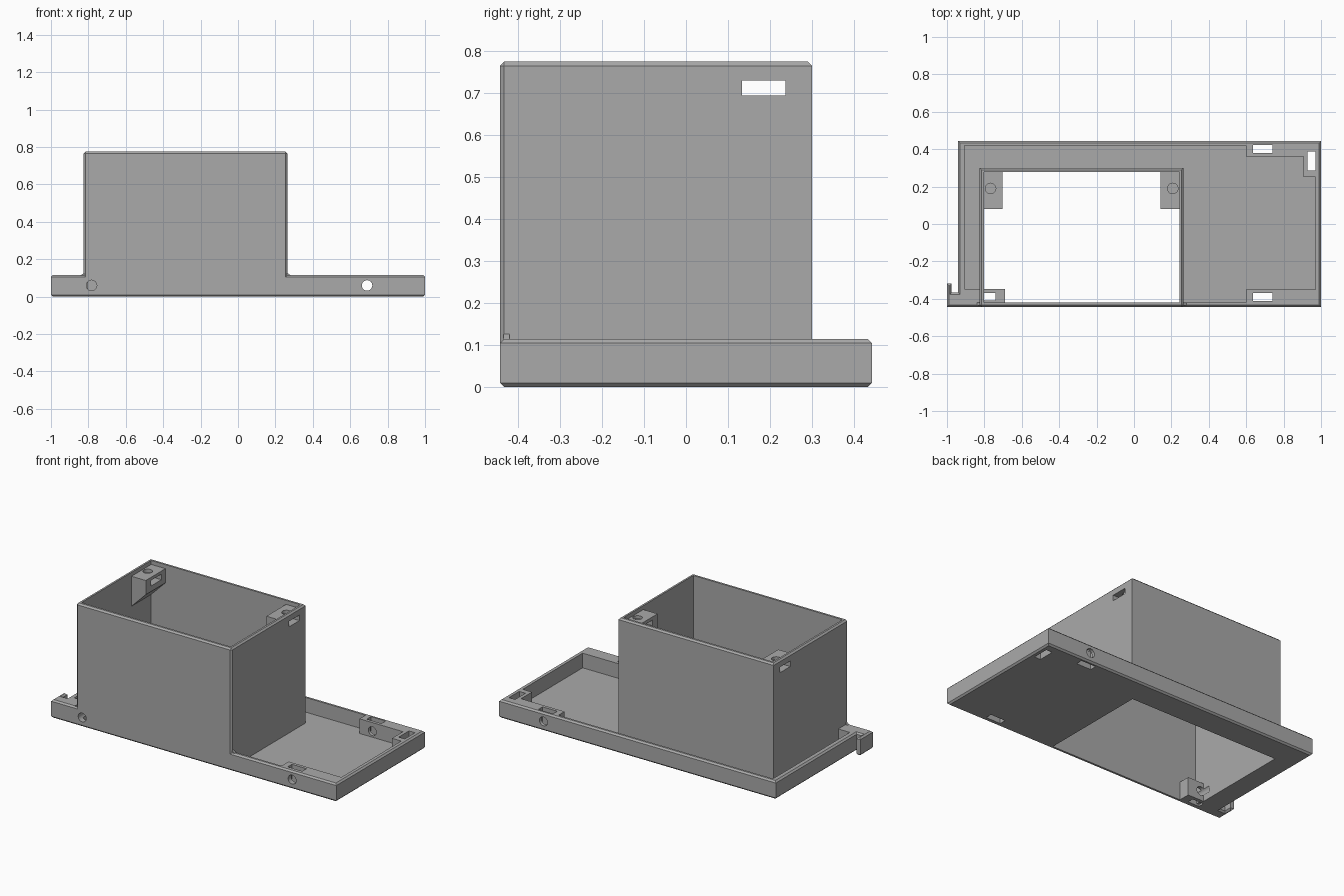
import bpy, bmesh, math
from mathutils import Matrix

if "Cube" in bpy.data.objects:
    bpy.data.objects.remove(bpy.data.objects["Cube"])

grey = bpy.data.materials.new("matte grey")
grey.use_nodes = True
COLOUR = (0.4, 0.4, 0.4, 1)
grey.diffuse_color = COLOUR
grey.node_tree.nodes["Principled BSDF"].inputs["Base Color"].default_value = COLOUR


def finish(name, bm):
    bmesh.ops.recalc_face_normals(bm, faces=bm.faces)
    mesh = bpy.data.meshes.new(name)
    bm.to_mesh(mesh)
    bm.free()
    mesh.materials.append(grey)
    obj = bpy.data.objects.new(name, mesh)
    bpy.context.collection.objects.link(obj)
    return obj


def prism(name, points, lo, hi, axis="z", chamfer=None):
    """Extrude an outline along z or y; chamfer the edges chosen by a rule."""
    bm = bmesh.new()
    place = (lambda a, b, h: (a, b, h)) if axis == "z" else (lambda a, b, h: (a, h, b))
    face = bm.faces.new([bm.verts.new(place(a, b, lo)) for a, b in points])
    new = bmesh.ops.extrude_face_region(bm, geom=[face])["geom"]
    for v in new:
        if isinstance(v, bmesh.types.BMVert):
            v.co["xyz".index(axis)] = hi
    bmesh.ops.recalc_face_normals(bm, faces=bm.faces)
    if chamfer:
        edges = [e for e in bm.edges if chamfer(*(v.co for v in e.verts))]
        bmesh.ops.bevel(bm, geom=edges, offset=0.01, segments=1, affect="EDGES")
    return finish(name, bm)


def rect(x0, x1, y0, y1):
    return [(x0, y0), (x1, y0), (x1, y1), (x0, y1)]


def box(name, x, y, z, chamfer=None):
    return prism(name, rect(*x, *y), *z, chamfer=chamfer)


def rod(centre, length, axis, radius=0.028):
    bm = bmesh.new()
    bmesh.ops.create_cone(bm, cap_ends=True, segments=32, radius1=radius,
                          radius2=radius, depth=length)
    turn = {"x": Matrix.Rotation(math.pi / 2, 4, "Y"),
            "y": Matrix.Rotation(math.pi / 2, 4, "X"), "z": Matrix()}[axis]
    bm.transform(Matrix.Translation(centre) @ turn)
    return finish("hole_cutter", bm)


def cut(obj, *cutters):
    bpy.context.view_layer.objects.active = obj
    for c in cutters:
        mod = obj.modifiers.new("cut", "BOOLEAN")
        mod.operation, mod.solver, mod.object = "DIFFERENCE", "EXACT", c
        bpy.ops.object.modifier_apply(modifier=mod.name)
        bpy.data.objects.remove(c)


# Main levels
FRONT, BACK, RIM, FLOOR, TOP = -0.443, 0.443, 0.115, 0.022, 0.775
X0, X1, TOWER_BACK = -0.825, 0.265, 0.3      # tower outside
IN0, IN1, IN_FRONT, IN_BACK = -0.803, 0.243, -0.42, 0.277  # tower inside

# Tray with the hooked tab at its front corner
outline = [(-1, FRONT), (1, FRONT), (1, BACK), (-0.94, BACK), (-0.94, -0.367),
           (-0.975, -0.367), (-0.975, -0.318), (-1, -0.318)]
tray = prism("base_tray", outline, 0, RIM,
             chamfer=lambda a, b: abs(a.z - b.z) < 0.001)

# Recess that leaves the rim and the screw blocks standing
recess = [(-0.905, -0.348), (-0.69, -0.348), (-0.69, IN_FRONT), (0.6, IN_FRONT),
          (0.6, -0.35), (0.97, -0.35), (0.97, 0.25), (0.905, 0.25),
          (0.905, 0.36), (0.6, 0.36), (0.6, 0.42), (-0.905, 0.42)]
opening = [(-0.69, IN_FRONT), (IN1, IN_FRONT), (IN1, IN_BACK),
           (IN0, IN_BACK), (IN0, -0.348), (-0.69, -0.348)]
cut(tray, prism("recess_cutter", recess, FLOOR, 0.3),
    prism("opening_cutter", opening, -0.1, 0.3))

# Nut slots through the screw blocks
for x, y in [((0.637, 0.74), (-0.412, -0.37)), ((0.637, 0.74), (0.38, 0.422)),
             ((0.927, 0.97), (0.285, 0.388)), ((-0.82, -0.74), (-0.408, -0.37))]:
    cut(tray, box("slot_cutter", x, y, (-0.1, 0.2)))

# Screw holes through the rim
cut(tray, rod((0.69, 0, 0.06), 1.2, "y"), rod((-0.783, -0.4, 0.06), 0.2, "y"),
    rod((0.96, 0.33, 0.058), 0.2, "x"))

# Tower: open shell, chamfered at the top and the front corners
tower = box("tower_walls", (X0, X1), (FRONT, TOWER_BACK), (0.012, TOP),
            chamfer=lambda a, b: min(a.z, b.z) > 0.7
            or (abs(a.z - b.z) > 0.1 and a.y < 0))


def side_slot():
    return box("slot_cutter", (-1.1, 1.1), (0.133, 0.237), (0.695, 0.73))


cut(tower, box("hollow_cutter", (IN0, IN1), (IN_FRONT, IN_BACK), (-0.1, 1)),
    side_slot(), rod((-0.783, -0.4, 0.06), 0.2, "y"))

# Mirrored brackets inside the tower and fillets outside it
parts = [tray, tower]
for side, wall, outer, s in [("right", IN0, X0, 1), ("left", IN1, X1, -1)]:
    profile = [(wall, 0.75), (wall + s * 0.1, 0.75),
               (wall + s * 0.1, 0.66), (wall, 0.56)]
    bracket = prism(side + "_lid_bracket", profile, 0.08, IN_BACK, "y")
    cut(bracket, side_slot(), rod((wall + s * 0.036, 0.19, 0.76), 0.1, "z"))
    corner = [(outer + s * 0.012, RIM - 0.002), (outer - s * 0.018, RIM - 0.002),
              (outer + s * 0.012, RIM + 0.02)]
    fillet = prism(side + "_front_fillet", corner, FRONT + 0.008, IN_FRONT, "y")
    parts += [bracket, fillet]

# Smooth only the round holes
bpy.ops.object.select_all(action="DESELECT")
for p in parts:
    p.select_set(True)
bpy.context.view_layer.objects.active = tray
bpy.ops.object.shade_smooth_by_angle(angle=math.radians(30))
